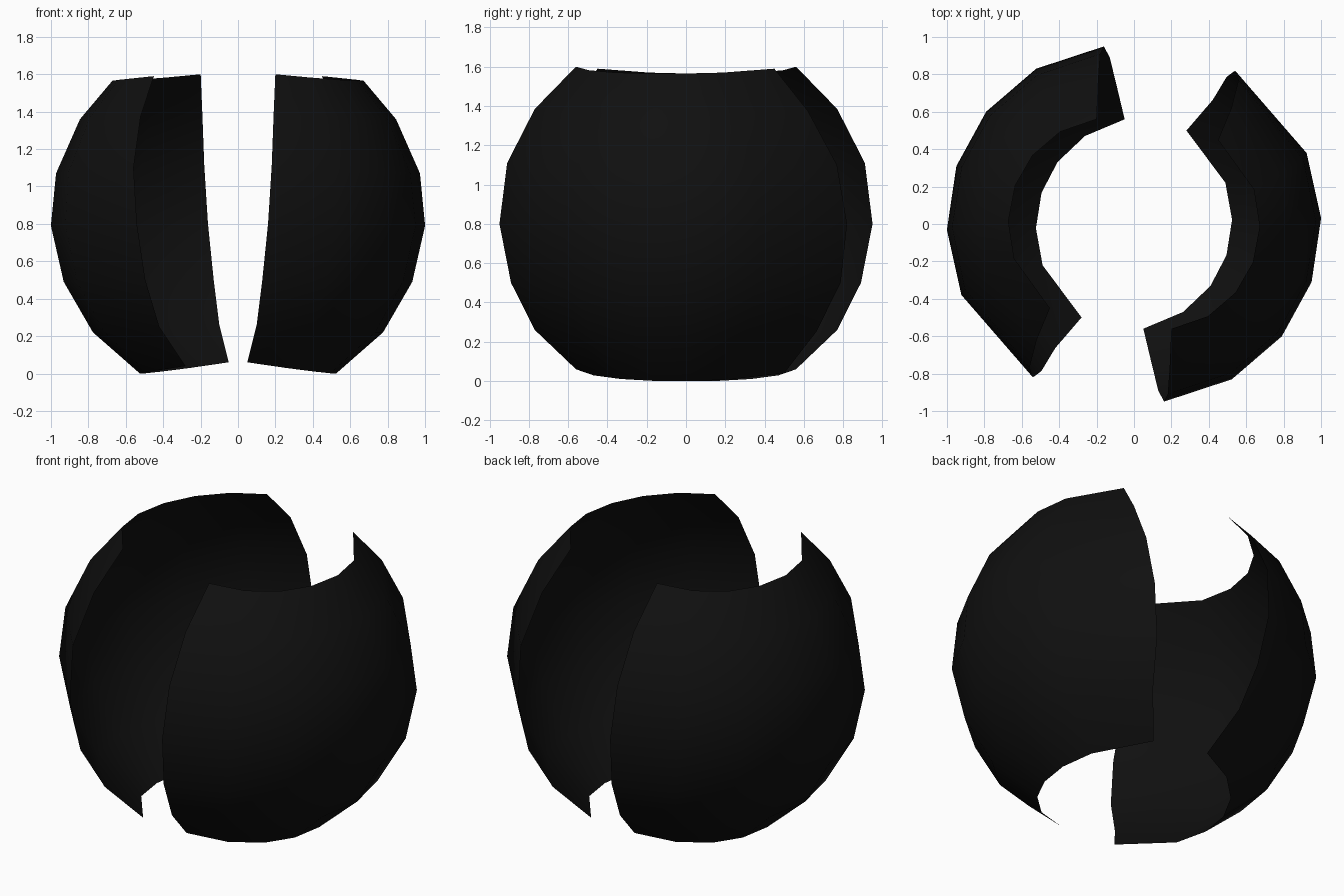
import bpy, math

if "Cube" in bpy.data.objects:
    bpy.data.objects.remove(bpy.data.objects["Cube"])

# Near-black material shared by both shells
mat = bpy.data.materials.new("near_black")
mat.diffuse_color = (0.005, 0.005, 0.005, 1)
mat.use_nodes = True
mat.node_tree.nodes["Principled BSDF"].inputs["Base Color"].default_value = mat.diffuse_color

# Rows from bottom to top: azimuth of both ends, then (radius, height)
# at the first end, in the middle and at the second end
ROWS = [
    (95.1, 240.7, (.562, .06), (.522, .00), (.573, .04)),
    (97.4, 237.6, (.776, .26), (.775, .22), (.785, .25)),
    (98.3, 237.8, (.900, .50), (.930, .49), (.930, .50)),
    (99.6, 236.6, (.963, .80), (1.00, .79), (.982, .80)),
    (101.2, 234.0, (.928, 1.11), (.972, 1.07), (.950, 1.10)),
    (103.9, 230.0, (.793, 1.385), (.845, 1.36), (.810, 1.375)),
    (109.6, 225.0, (.595, 1.60), (.670, 1.565), (.636, 1.59)),
]
# Facet positions along each row
STEPS = [0, .165, .315, .455, .6, .75, 1]


def blend(a, m, b, u):
    """Smooth curve through the two ends and the middle."""
    return a * (1 - u) * (1 - 2 * u) + m * 4 * u * (1 - u) + b * u * (2 * u - 1)


def shell(name, turn):
    verts, faces = [], []
    n = len(STEPS)
    for a0, a1, p, q, s in ROWS:
        for u in STEPS:
            ang = math.radians(a0 + (a1 - a0) * u + turn)
            r, z = (blend(p[k], q[k], s[k], u) for k in (0, 1))
            verts.append((r * math.cos(ang), r * math.sin(ang), z))
    for j in range(len(ROWS) - 1):
        for i in range(n - 1):
            k = j * n + i
            faces.append((k, k + 1, k + n + 1, k + n))
    me = bpy.data.meshes.new(name)
    me.from_pydata(verts, [], faces)
    me.materials.append(mat)
    for f in me.polygons:
        f.use_smooth = True
    ob = bpy.data.objects.new(name, me)
    bpy.context.collection.objects.link(ob)


# Two thin curved shells, half a turn apart
shell("left_shell", 0)
shell("right_shell", 180)
